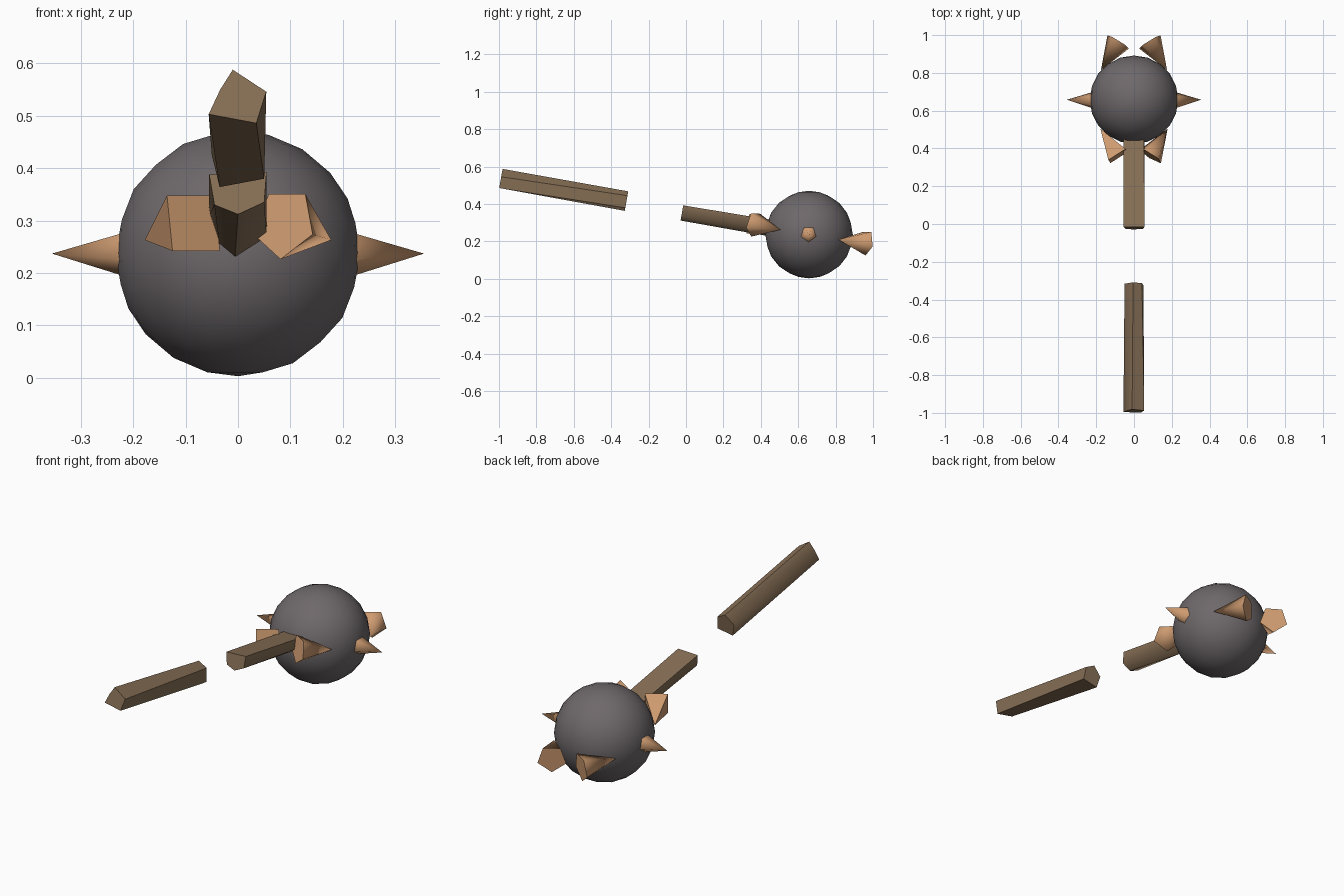
import bpy, bmesh, math
from mathutils import Vector, Matrix

if "Cube" in bpy.data.objects:
    bpy.data.objects.remove(bpy.data.objects["Cube"])


def material(name, rgb):
    m = bpy.data.materials.new(name)
    m.diffuse_color = (*rgb, 1)
    m.use_nodes = True
    m.node_tree.nodes["Principled BSDF"].inputs["Base Color"].default_value = m.diffuse_color
    return m


IRON = material("dark_iron", (0.155, 0.138, 0.145))
WOOD = material("brown_wood", (0.25, 0.165, 0.095))
COPPER = material("copper", (0.62, 0.33, 0.165))


def finish(bm, name, mat, angle):
    bmesh.ops.recalc_face_normals(bm, faces=bm.faces)
    mesh = bpy.data.meshes.new(name)
    bm.to_mesh(mesh)
    bm.free()
    mesh.materials.append(mat)
    ob = bpy.data.objects.new(name, mesh)
    bpy.context.collection.objects.link(ob)
    bpy.context.view_layer.objects.active = ob
    ob.select_set(True)
    bpy.ops.object.shade_smooth_by_angle(angle=math.radians(angle))
    ob.select_set(False)


def shaft(name, y0, ring0, y1, ring1):
    """Rough-hewn pole between two (x, z) rings; ends lean square to the slope."""
    bm = bmesh.new()
    ends = []
    for y, ring in ((y0, ring0), (y1, ring1)):
        mid = sum(z for _, z in ring) / len(ring)
        ends.append([bm.verts.new((x, y + (z - mid) * 0.176, z)) for x, z in ring])
    a, b = ends
    n = len(a)
    for i in range(n):
        j = (i + 1) % n
        bm.faces.new((a[i], a[j], b[j], b[i]))
    bm.faces.new(a)
    bm.faces.new(b)
    finish(bm, name, WOOD, 60)


def spike(name, base, tip, radius, sides, turn):
    """Cone from base centre to tip; turn is measured from the horizontal."""
    base, tip = Vector(base), Vector(tip)
    axis = (tip - base).normalized()
    u = axis.cross(Vector((0, 0, 1))).normalized()
    if u.x * base.x < 0:
        u = -u
    v = u.cross(axis)
    if v.z < 0:
        v = -v
    bm = bmesh.new()
    ring = []
    for i in range(sides):
        t = math.radians(turn) + math.tau * i / sides
        ring.append(bm.verts.new(base + radius * (u * math.cos(t) + v * math.sin(t))))
    top = bm.verts.new(tip)
    for i in range(sides):
        bm.faces.new((ring[i], ring[(i + 1) % sides], top))
    bm.faces.new(ring)
    finish(bm, name, COPPER, 80)


# Ball head
bm = bmesh.new()
bmesh.ops.create_icosphere(bm, subdivisions=3, radius=0.234,
                           matrix=Matrix.Translation((0, 0.658, 0.237)))
finish(bm, "ball_head", IRON, 60)

# Broken handle in two pieces
shaft("handle_grip",
      -0.99, [(-0.01, 0.588), (0.054, 0.546), (0.035, 0.486), (-0.056, 0.503), (-0.034, 0.55)],
      -0.318, [(-0.005, 0.468), (0.042, 0.445), (0.05, 0.38), (-0.035, 0.364), (-0.05, 0.425)])
shaft("handle_neck",
      -0.022, [(-0.055, 0.388), (0.0545, 0.393), (0.05, 0.335), (0.0, 0.312), (-0.045, 0.33)],
      0.47, [(-0.055, 0.31), (0.054, 0.312), (0.055, 0.265), (-0.006, 0.225), (-0.035, 0.25)])

# Side spikes
for side, sx in (("left", -1), ("right", 1)):
    spike(f"side_spike_{side}", (sx * 0.19, 0.655, 0.24), (sx * 0.355, 0.658, 0.237), 0.055, 5, 54)

# Front and back spikes, wide ends outward
spike("front_spike_left", (-0.085, 0.36, 0.295), (-0.178, 0.505, 0.263), 0.076, 4, 45)
spike("front_spike_right", (0.088, 0.36, 0.295), (0.178, 0.505, 0.263), 0.07, 5, 54)
for side, sx in (("left", -1), ("right", 1)):
    spike(f"back_spike_{side}", (sx * 0.083, 0.965, 0.195), (sx * 0.175, 0.815, 0.21), 0.07, 5, 54)
